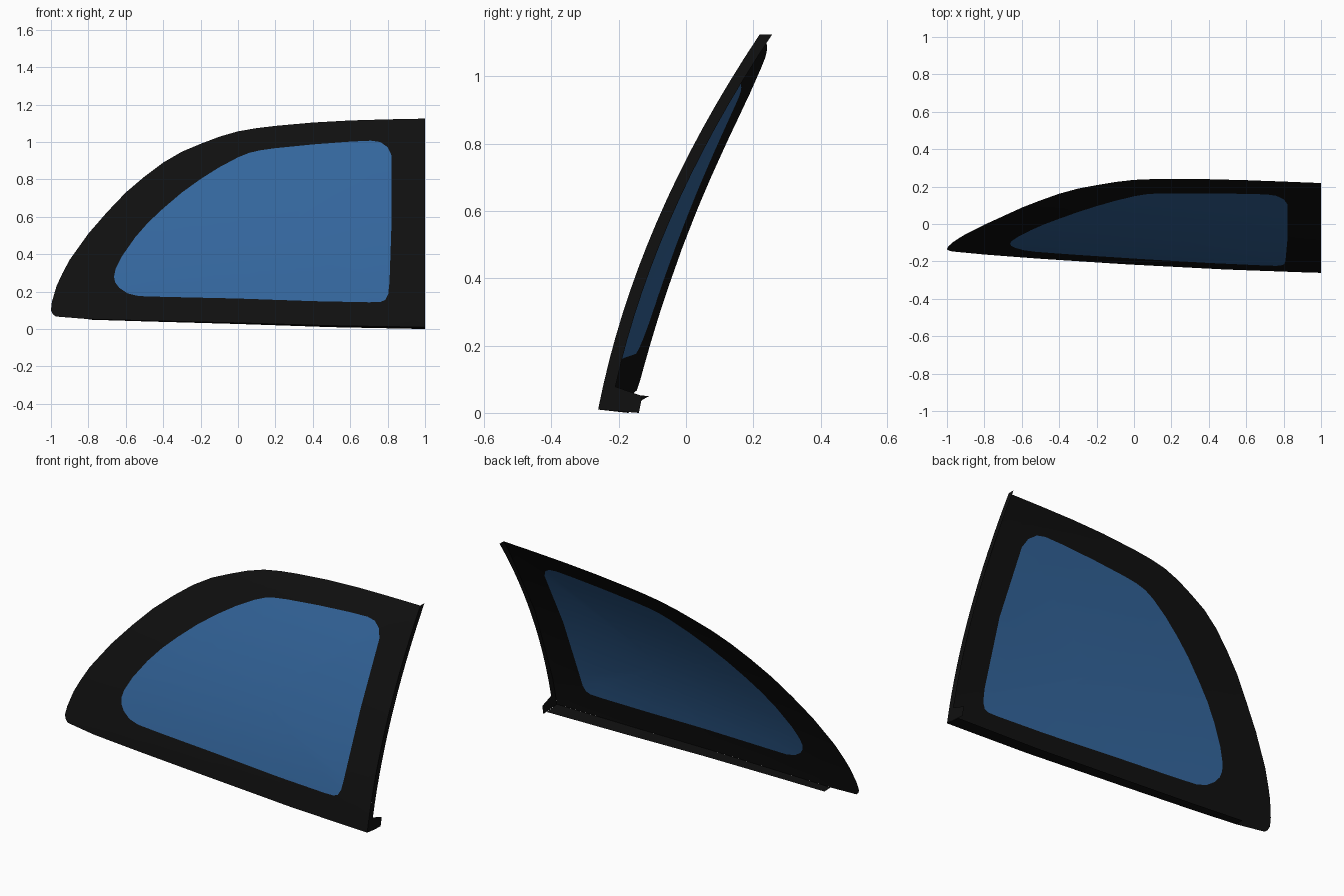
import bpy, math
from mathutils import Vector

if "Cube" in bpy.data.objects:
    bpy.data.objects.remove(bpy.data.objects["Cube"])

CENTRE = Vector((0.2, 0.5))
OUTER = [(-1, .1), (-.995, .145), (-.97, .23), (-.94, .295), (-.9, .37), (-.8, .51), (-.7, .625),
         (-.6, .73), (-.5, .815), (-.4, .89), (-.3, .948), (-.2, .99), (-.1, 1.028), (0, 1.057),
         (.1, 1.074), (.2, 1.086), (.4, 1.104), (.6, 1.115), (.8, 1.121), (1, 1.125),
         (1, .01), (.5, .018), (0, .033), (-.5, .045), (-.8, .053), (-.975, .067), (-.99, .08)]
INNER = [(-.663, .28), (-.655, .32), (-.62, .39), (-.55, .49), (-.48, .57), (-.4, .645), (-.3, .73),
         (-.2, .802), (-.1, .865), (0, .918), (.06, .942), (.12, .956), (.2, .967), (.4, .987),
         (.6, 1.002), (.71, 1.007), (.76, 1.0), (.8, .973), (.82, .93), (.822, .6), (.81, .25),
         (.803, .185), (.787, .155), (.76, .144), (.7, .143), (.4, .149), (0, .163), (-.4, .172),
         (-.53, .176), (-.59, .19), (-.635, .22), (-.657, .25)]


def skin(x, z):
    """Depth of the curved pane at a point of the front view."""
    u = 1 - x
    return -.263 + .19 * z + .212 * z * z + .025 * u + .013 * u * u + .022 * u * z


def on_skin(p):
    return (p[0], skin(*p), p[1])


def ray_hit(outline, angle):
    """Point where a ray from CENTRE leaves the outline."""
    d = Vector((math.cos(angle), math.sin(angle)))
    for i, p in enumerate(outline):
        a = Vector(p) - CENTRE
        e = Vector(outline[(i + 1) % len(outline)]) - CENTRE - a
        den = d.x * e.y - d.y * e.x
        if abs(den) < 1e-9:
            continue
        t = (a.x * e.y - a.y * e.x) / den
        s = (a.x * d.y - a.y * d.x) / den
        if t > 0 and -1e-6 <= s <= 1 + 1e-6:
            return CENTRE + d * t


def material(name, rgb):
    m = bpy.data.materials.new(name)
    m.diffuse_color = (*rgb, 1)
    m.use_nodes = True
    m.node_tree.nodes["Principled BSDF"].inputs["Base Color"].default_value = m.diffuse_color
    return m


def loft(name, rows, mat, closed=False, cap=False):
    """Skin a list of equally long point rows."""
    n = len(rows[0])
    verts = [tuple(v) for r in rows for v in r]
    faces = []
    for r in range(len(rows) - 1):
        for i in range(n if closed else n - 1):
            j = (i + 1) % n
            faces.append((r * n + i, r * n + j, (r + 1) * n + j, (r + 1) * n + i))
    if cap:
        verts.append(on_skin(CENTRE))
        k = (len(rows) - 1) * n
        faces += [(k + i, k + (i + 1) % n, len(verts) - 1) for i in range(n)]
    me = bpy.data.meshes.new(name)
    me.from_pydata(verts, [], faces)
    me.materials.append(mat)
    me.shade_smooth()
    ob = bpy.data.objects.new(name, me)
    bpy.context.collection.objects.link(ob)
    return ob


black = material("black_trim", (.005, .005, .005))
blue = material("blue_glass", (.033, .13, .33))

# Shared ray angles so the glass and border meet exactly
angles = {round(math.atan2(p[1] - CENTRE.y, p[0] - CENTRE.x), 5) for p in OUTER + INNER}
angles = sorted(angles)
outer = [ray_hit(OUTER, a) for a in angles]
inner = [ray_hit(INNER, a) for a in angles]

# Black border
loft("window_border", [[on_skin(o.lerp(i, k / 4)) for o, i in zip(outer, inner)]
                       for k in range(5)], black, closed=True)

# Blue glass
loft("window_glass", [[on_skin(p.lerp(CENTRE, k / 6)) for p in inner]
                      for k in range(6)], blue, closed=True, cap=True)

# Shallow return along the straight upright edge
zs = [.01 + (1.125 - .01) * i / 16 for i in range(17)]
loft("side_return", [[(1, skin(1, z), z) for z in zs],
                     [(1, skin(1, z) + .037, z) for z in zs]], black)

# Lip running back under the lower edge
lower = [(1, .01), (.5, .018), (0, .033), (-.5, .045), (-.8, .053)]
front = [on_skin(p) for p in lower]
back = [(x, y + .09 - .02 * (1 - x), z - .01 + .004 * (1 - x)) for x, y, z in front]
loft("bottom_lip", [back, front], black)

# Small pointed tab at the lower corner
loft("corner_tab", [[(1, skin(1, .01), .01), (1, -.14, 0)],
                    [(1, skin(1, .09), .09), (1, -.13, .05)]], black)
